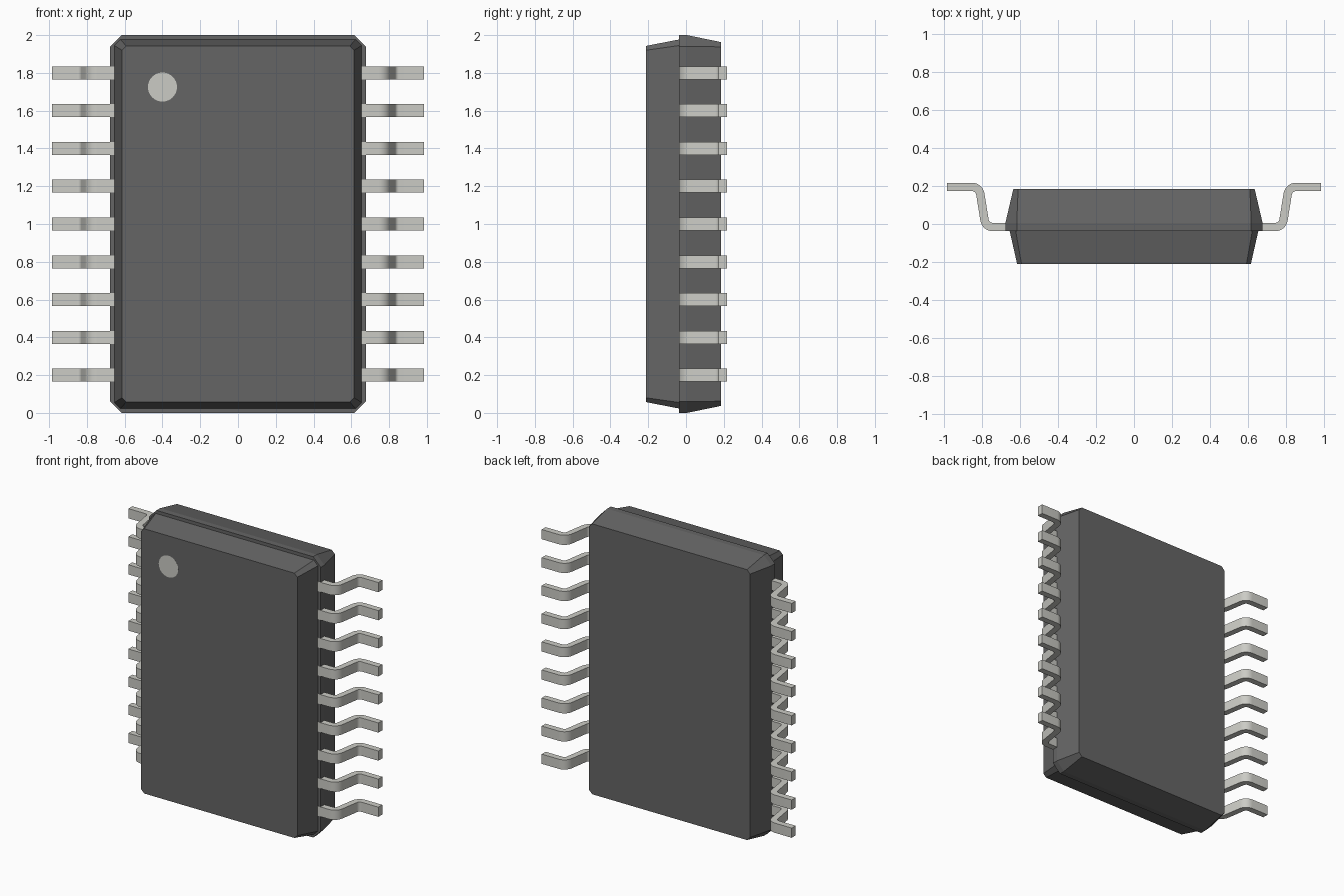
import bpy, bmesh, math
from mathutils import Vector

if "Cube" in bpy.data.objects:
    bpy.data.objects.remove(bpy.data.objects["Cube"])


def material(name, rgb):
    m = bpy.data.materials.new(name)
    m.diffuse_color = (*rgb, 1)
    m.use_nodes = True
    m.node_tree.nodes["Principled BSDF"].inputs["Base Color"].default_value = m.diffuse_color
    return m


DARK = material("dark_plastic", (0.13, 0.13, 0.13))
METAL = material("lead_metal", (0.6, 0.6, 0.56))


def loft(name, rings, mat):
    """Closed solid through rings of equal point count."""
    bm = bmesh.new()
    vs = [[bm.verts.new(p) for p in ring] for ring in rings]
    n = len(vs[0])
    for a, b in zip(vs, vs[1:]):
        for i in range(n):
            j = (i + 1) % n
            bm.faces.new((a[i], a[j], b[j], b[i]))
    bm.faces.new(vs[0])
    bm.faces.new(vs[-1])
    bmesh.ops.recalc_face_normals(bm, faces=bm.faces)
    me = bpy.data.meshes.new(name)
    bm.to_mesh(me)
    bm.free()
    me.materials.append(mat)
    ob = bpy.data.objects.new(name, me)
    bpy.context.collection.objects.link(ob)
    return ob


def octagon(y, hx, hz, c):
    """Rectangle with chamfered corners, centred on z = 1."""
    pts = [(hx, hz - c), (hx - c, hz), (c - hx, hz), (-hx, hz - c),
           (-hx, c - hz), (c - hx, -hz), (hx - c, -hz), (hx, c - hz)]
    return [(x, y, 1 + z) for x, z in pts]


# Body halves
loft("body_back", [octagon(-0.036, 0.677, 1.0, 0.06),
                   octagon(0.005, 0.677, 1.0, 0.06),
                   octagon(0.185, 0.635, 0.963, 0.025)], DARK)
loft("body_front", [octagon(-0.03, 0.656, 0.978, 0.032),
                    octagon(-0.211, 0.615, 0.943, 0.023)], DARK)


# Gull-wing lead path with rounded bends
def lead_path(r=0.044, steps=7):
    pts = [Vector(p) for p in ((0.60, -0.016), (0.781, -0.016),
                               (0.815, 0.195), (0.985, 0.195))]
    path = [pts[0]]
    for a, p, b in zip(pts, pts[1:], pts[2:]):
        u, v = (a - p).normalized(), (b - p).normalized()
        half = u.angle(v) / 2
        centre = p + (u + v).normalized() * r / math.sin(half)
        start = p + u * r / math.tan(half) - centre
        sweep = math.pi - 2 * half
        turn = -u.x * v.y + u.y * v.x
        for k in range(steps + 1):
            t = math.copysign(sweep, turn) * k / steps
            c, s = math.cos(t), math.sin(t)
            path.append(centre + Vector((start.x * c - start.y * s,
                                         start.x * s + start.y * c)))
    return path + [pts[-1]]


def lead_rings(side, half_t=0.022, half_w=0.0345):
    path = lead_path()
    rings = []
    for i, p in enumerate(path):
        if i == 0 or i == len(path) - 1:
            d = Vector((1, 0))
        else:
            d = ((p - path[i - 1]).normalized() + (path[i + 1] - p).normalized()).normalized()
        n = Vector((-d.y, d.x)) * half_t
        rings.append([(side * (p.x + s * n.x), p.y + s * n.y, z * half_w)
                      for s, z in ((1, 1), (1, -1), (-1, -1), (-1, 1))])
    return rings


# Nine leads on each side
for side, label in ((-1, "left"), (1, "right")):
    for i in range(9):
        lead = loft(f"lead_{label}_{i + 1}", lead_rings(side), METAL)
        lead.location.z = 0.2 + 0.2 * i
        bpy.ops.object.select_all(action='DESELECT')
        lead.select_set(True)
        bpy.context.view_layer.objects.active = lead
        bpy.ops.object.shade_smooth_by_angle(angle=math.radians(30))

# Round orientation mark, flush with the front face
circle = [(-0.40 + 0.077 * math.cos(a), 1.725 + 0.077 * math.sin(a))
          for a in (math.tau * k / 32 for k in range(32))]
loft("orientation_dot", [[(x, y, z) for x, z in circle] for y in (-0.19, -0.2112)], METAL)
